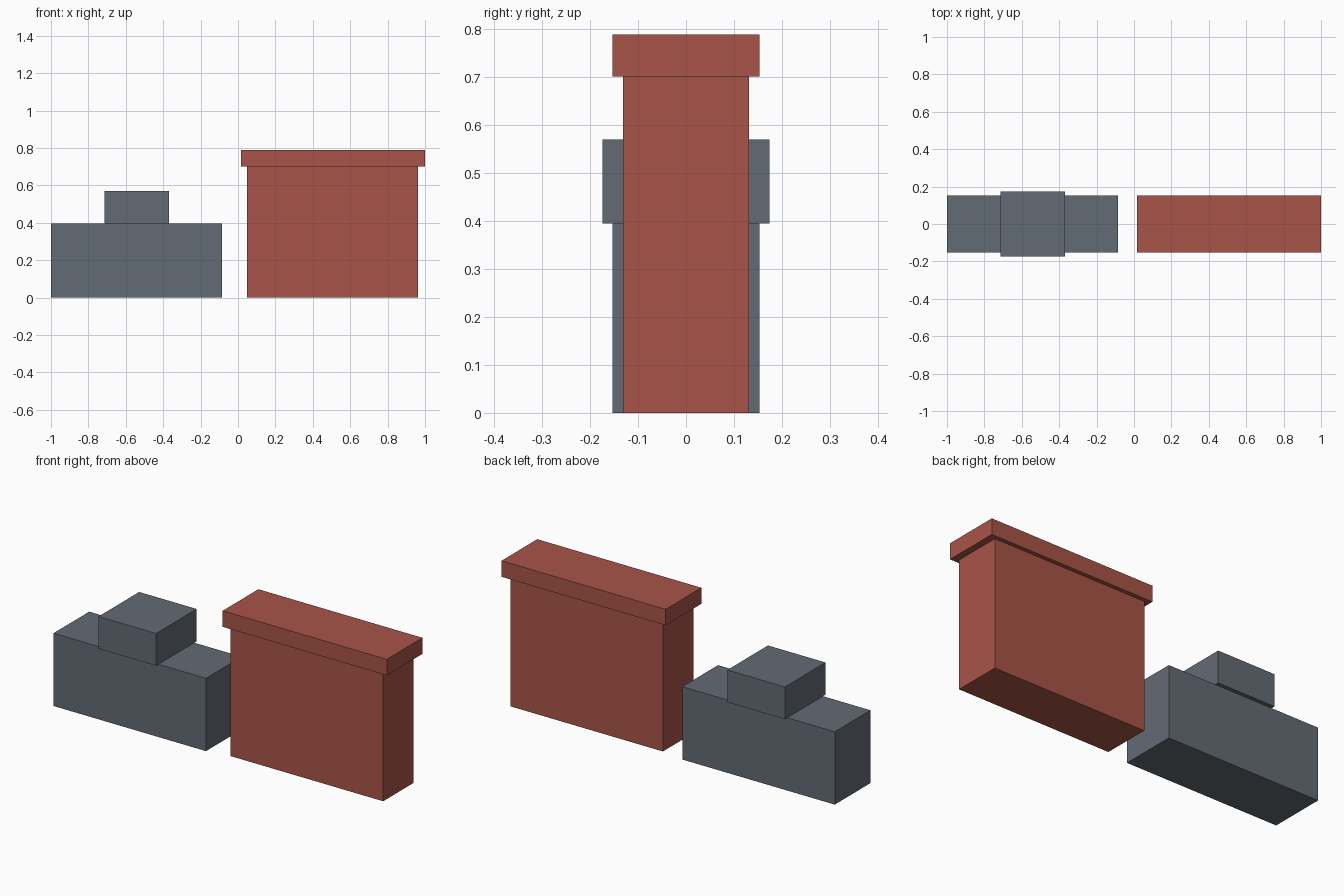
import bpy

default = bpy.data.objects.get("Cube")
if default:
    bpy.data.objects.remove(default, do_unlink=True)


def make_material(name, rgb):
    mat = bpy.data.materials.new(name)
    mat.use_nodes = True
    color = (*rgb, 1.0)
    mat.diffuse_color = color
    mat.node_tree.nodes["Principled BSDF"].inputs["Base Color"].default_value = color
    return mat


def make_block(name, x, half_depth, z, mat):
    """Box spanning x and z ranges, centred on y = 0."""
    bpy.ops.mesh.primitive_cube_add(
        size=1, location=((x[0] + x[1]) / 2, 0, (z[0] + z[1]) / 2))
    obj = bpy.context.object
    obj.name = obj.data.name = name
    obj.scale = (x[1] - x[0], 2 * half_depth, z[1] - z[0])
    bpy.ops.object.transform_apply(location=False, rotation=False, scale=True)
    obj.data.materials.append(mat)
    return obj


slate = make_material("slate grey", (0.125, 0.147, 0.175))
brick = make_material("brick red", (0.393, 0.089, 0.066))

# Low grey block with a wider block on top
make_block("grey_base", (-1.0, -0.085), 0.153, (0, 0.395), slate)
make_block("grey_top_block", (-0.715, -0.37), 0.174, (0.395, 0.57), slate)

# Red wall with an overhanging coping
make_block("red_wall", (0.047, 0.963), 0.131, (0, 0.701), brick)
make_block("red_coping", (0.015, 1.0), 0.153, (0.701, 0.788), brick)
